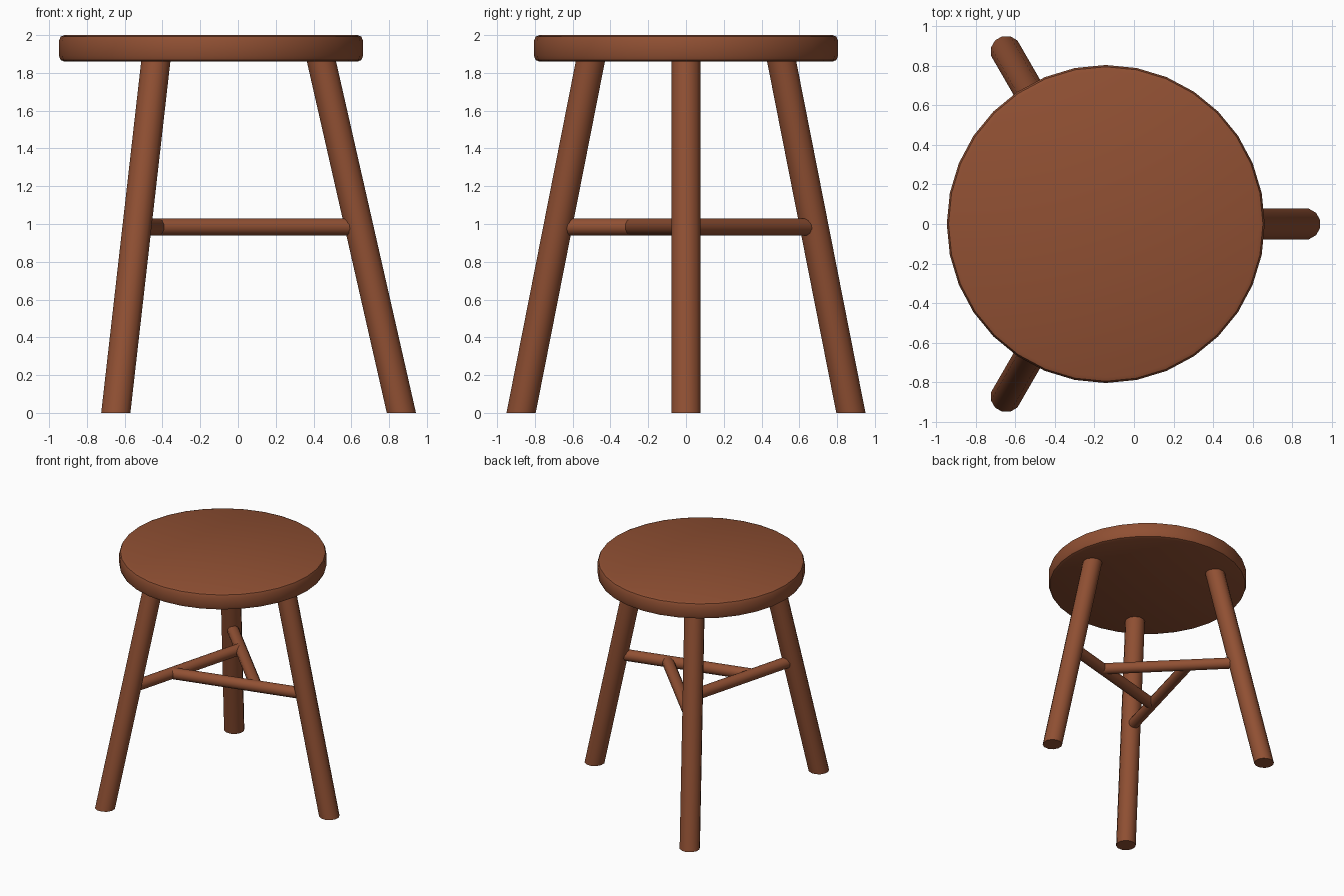
import bpy, bmesh, math
from mathutils import Vector, Matrix

if "Cube" in bpy.data.objects:
    bpy.data.objects.remove(bpy.data.objects["Cube"])

CX = -0.143          # seat axis in x
wood = bpy.data.materials.new("reddish brown wood")
wood.diffuse_color = (0.28, 0.08, 0.033, 1)
wood.use_nodes = True
wood.node_tree.nodes["Principled BSDF"].inputs["Base Color"].default_value = wood.diffuse_color


def finish(name, bm, angle):
    bmesh.ops.recalc_face_normals(bm, faces=bm.faces)
    me = bpy.data.meshes.new(name)
    bm.to_mesh(me)
    bm.free()
    me.materials.append(wood)
    ob = bpy.data.objects.new(name, me)
    bpy.context.collection.objects.link(ob)
    bpy.ops.object.select_all(action='DESELECT')
    ob.select_set(True)
    bpy.context.view_layer.objects.active = ob
    bpy.ops.object.shade_smooth_by_angle(angle=math.radians(angle))
    return ob


def loft(bm, rings):
    """Skin a list of point rings and cap both ends."""
    vs = [[bm.verts.new(p) for p in r] for r in rings]
    n = len(vs[0])
    for a, b in zip(vs, vs[1:]):
        for i in range(n):
            j = (i + 1) % n
            bm.faces.new((a[i], a[j], b[j], b[i]))
    bm.faces.new(vs[0][::-1])
    bm.faces.new(vs[-1])


def ring(c, r, n, offset, u=Vector((1, 0, 0)), v=Vector((0, 1, 0))):
    return [c + r * (math.cos(t) * u + math.sin(t) * v)
            for t in (offset + 2 * math.pi * i / n for i in range(n))]


# Seat: round disc with softened rims
bm = bmesh.new()
profile = [(0.776, 1.86), (0.796, 1.868), (0.805, 1.89),
           (0.805, 1.97), (0.796, 1.992), (0.776, 2.0)]
loft(bm, [ring(Vector((CX, 0, z)), r, 32, 0) for r, z in profile])
finish("seat", bm, 40)

names = ["right", "back_left", "front_left"]
for k, name in enumerate(names):
    turn = Matrix.Translation((CX, 0, 0)) @ Matrix.Rotation(k * 2 * math.pi / 3, 4, 'Z')

    # Splayed leg, cut level with the floor and set into the seat
    bm = bmesh.new()
    loft(bm, [ring(Vector((1.008, 0, 0)), 0.08, 12, math.pi / 12),
              ring(Vector((0.569, 0, 1.93)), 0.08, 12, math.pi / 12)])
    bm.transform(turn)
    finish(name + "_leg", bm, 40)

    # Stretcher: from the leg to the side of the next stretcher (pinwheel)
    start, end = Vector((0.784, 0, 0.985)), Vector((-0.28, -0.283, 0.985))
    side = (end - start).normalized().cross(Vector((0, 0, 1)))
    bm = bmesh.new()
    loft(bm, [ring(p, 0.047, 12, math.pi / 12, side, Vector((0, 0, 1))) for p in (start, end)])
    bm.transform(turn)
    finish(name + "_stretcher", bm, 40)
